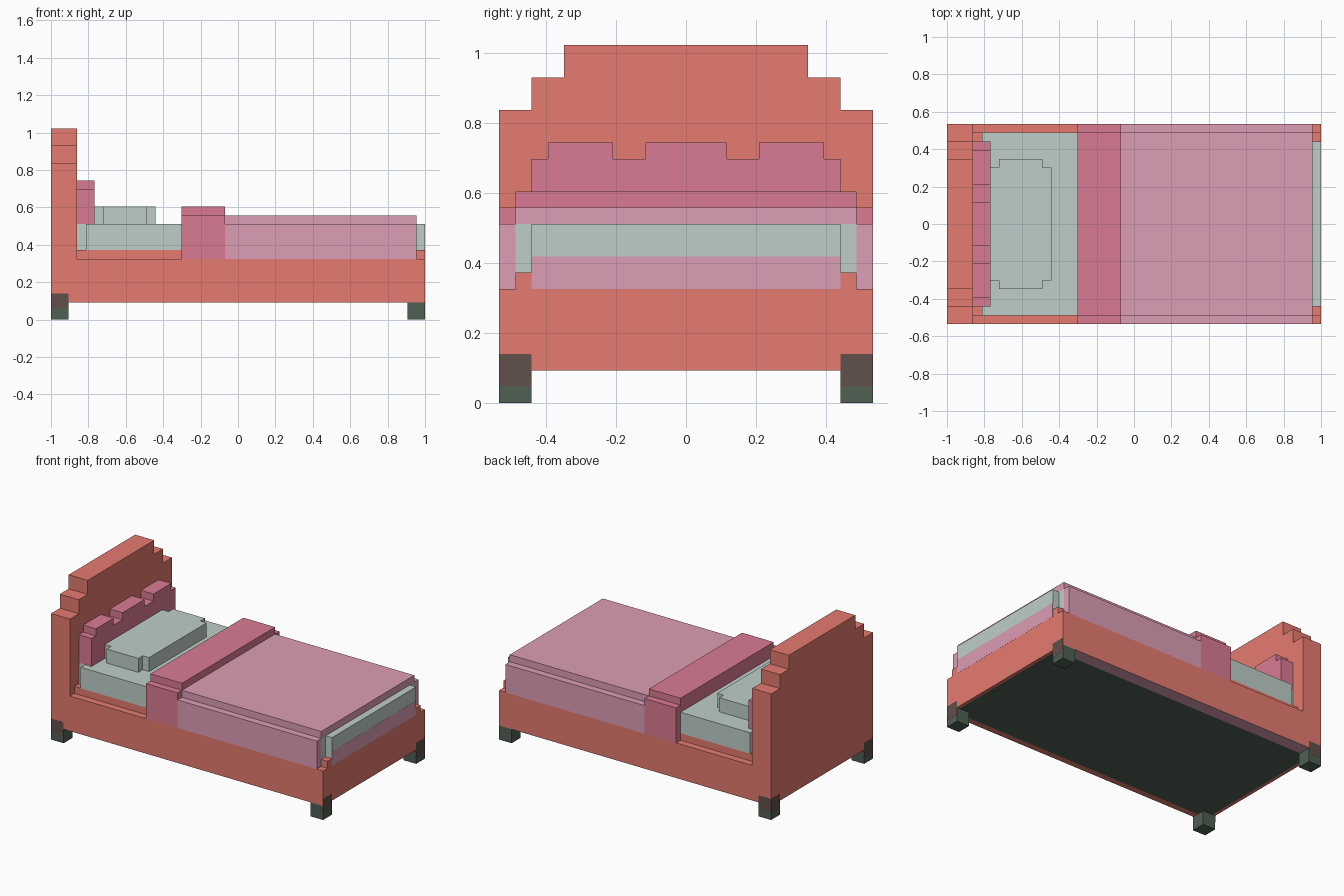
import bpy, bmesh

if "Cube" in bpy.data.objects:
    bpy.data.objects.remove(bpy.data.objects["Cube"])

V = 2 / 43      # one block of the model's grid


def colour(name, r, g, b):
    lin = [(c / 255 / 12.92) if c < 10 else ((c / 255 + 0.055) / 1.055) ** 2.4 for c in (r, g, b)]
    m = bpy.data.materials.new(name)
    m.diffuse_color = (*lin, 1)
    m.use_nodes = True
    m.node_tree.nodes["Principled BSDF"].inputs["Base Color"].default_value = m.diffuse_color
    return m


RED = colour("red_wood", 229, 123, 112)
PALE = colour("pale_green_linen", 190, 206, 200)
MAUVE = colour("mauve_blanket", 221, 158, 181)
ROSE = colour("rose_cloth", 218, 123, 147)
DARK = colour("dark_green", 80, 96, 84)
BROWN = colour("dark_brown", 97, 80, 74)


def finish(name, bm, mat):
    bmesh.ops.recalc_face_normals(bm, faces=bm.faces[:])
    me = bpy.data.meshes.new(name)
    bm.to_mesh(me)
    bm.free()
    me.materials.append(mat)
    ob = bpy.data.objects.new(name, me)
    bpy.context.collection.objects.link(ob)
    return ob


def blocks(name, mat, boxes):
    """Boxes in grid units: x0, x1 (from the head), y0, y1 (from centre), z0, z1."""
    bm = bmesh.new()
    for x0, x1, y0, y1, z0, z1 in boxes:
        vs = bmesh.ops.create_cube(bm, size=1)["verts"]
        for v in vs:
            v.co.x = (x1 if v.co.x > 0 else x0) * V - 1
            v.co.y = (y1 if v.co.y > 0 else y0) * V
            v.co.z = (z1 if v.co.z > 0 else z0) * V
    return finish(name, bm, mat)


def both(x0, x1, y0, y1, z0, z1):
    """A box and its mirror image in y."""
    return [(x0, x1, y0, y1, z0, z1), (x0, x1, -y1, -y0, z0, z1)]


def extrude(name, mat, half, axis, lo, hi):
    """Extrude a profile, mirrored in y, along x (points y,z) or z (points y,x)."""
    pts = half + [(-y, w) for y, w in reversed(half)]
    bm = bmesh.new()
    if axis == "x":
        vs = [bm.verts.new((lo * V - 1, y * V, w * V)) for y, w in pts]
        vec = ((hi - lo) * V, 0, 0)
    else:
        vs = [bm.verts.new((w * V - 1, y * V, lo * V)) for y, w in pts]
        vec = (0, 0, (hi - lo) * V)
    r = bmesh.ops.extrude_face_region(bm, geom=[bm.faces.new(vs)])
    bmesh.ops.translate(bm, vec=vec, verts=[g for g in r["geom"] if isinstance(g, bmesh.types.BMVert)])
    return finish(name, bm, mat)


T = 0.012       # half thickness of painted plates

# Stepped headboard
extrude("headboard", RED,
        [(11.5, 2), (11.5, 18), (9.5, 18), (9.5, 20), (7.5, 20), (7.5, 22)], "x", 0, 3)

# Frame: low outer part and raised deck
blocks("bed_frame", RED, [(3, 43, -11.5, 11.5, 2, 7)])
blocks("bed_deck", RED, [(3, 43, -10.5, 10.5, 7, 8)])

# Painted underside: dark field with a mauve strip along the back
blocks("underside_panel", DARK, [(0.5, 42.5, -10.6, 9.7, 2 - T, 2 + T)])
blocks("underside_strip", MAUVE, [(2, 41, 9.7, 11.5, 2 - T, 2 + T)])

# Legs at the four corners, with dark patches running up the frame
blocks("legs", DARK, both(0, 2, 9.5, 11.5, 0, 2) + both(41, 43, 9.5, 11.5, 0, 2))
blocks("leg_end_patches", BROWN, both(43 - T, 43 + T, 9.5, 11.5, 1, 3)
       + both(-T, T, 9.5, 11.5, 1, 3))
blocks("leg_side_patches", BROWN, both(0, 2, 11.5 - T, 11.5 + T, 1.2, 3))

# Mattress, narrower at both ends
blocks("mattress", PALE, [(3, 4, -9.5, 9.5, 8, 11), (4, 42, -10.5, 10.5, 8, 11),
                          (42, 43, -9.5, 9.5, 8, 11)])

# Blanket: top sheet, hanging sides and the painted tuck at the foot
blocks("blanket", MAUVE, [(20, 42, -10.5, 10.5, 11, 12)] + both(20, 42, 10.5, 11.5, 7, 11))
blocks("blanket_tuck", MAUVE, [(43 - T, 43 + T, -9.5, 9.5, 7, 9)])

# Folded-back band of the blanket
blocks("blanket_fold", ROSE, [(15, 20, -10.5, 10.5, 11, 13)] + both(15, 20, 10.5, 11.5, 7, 12))

# Back cushion with three raised tufts
extrude("back_cushion", ROSE,
        [(9.5, 11), (9.5, 15), (8.5, 15), (8.5, 16), (4.5, 16), (4.5, 15), (2.5, 15), (2.5, 16)],
        "x", 3, 5)

# Pillow with notched corners
extrude("pillow", PALE,
        [(6.5, 5), (6.5, 6), (7.5, 6), (7.5, 11), (6.5, 11), (6.5, 12)], "z", 11, 13)
